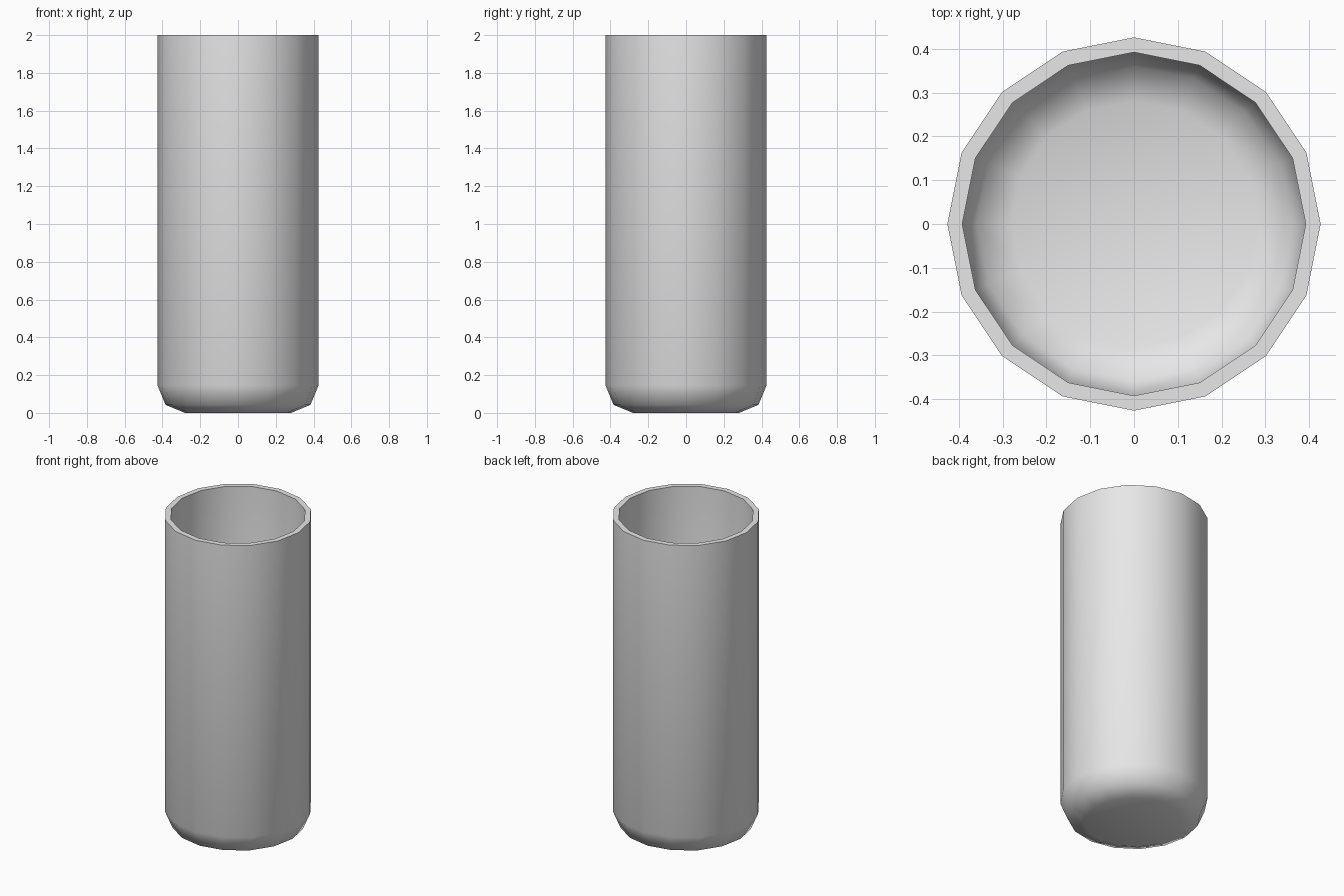
import bpy
import bmesh
import math

SIDES = 16
RADIUS, HEIGHT = 0.426, 2.0
WALL = 0.034
ROUND = 0.145  # radius of the rounded bottom edge

cube = bpy.data.objects.get("Cube")
if cube:
    bpy.data.objects.remove(cube, do_unlink=True)


def make_material(name, color):
    mat = bpy.data.materials.new(name)
    mat.use_nodes = True
    mat.diffuse_color = color
    for node in mat.node_tree.nodes:
        if node.type == 'BSDF_PRINCIPLED':
            node.inputs["Base Color"].default_value = color
    return mat


def shell_profile(inset):
    """Radius and height from the floor up to the rim, inset from the outside."""
    arc = ROUND - inset
    points = []
    for step in range(3):
        a = step * math.pi / 4
        points.append((RADIUS - ROUND + arc * math.sin(a), ROUND - arc * math.cos(a)))
    return points + [(RADIUS - inset, HEIGHT)]


# Outer wall up to the rim, then the inner wall back down to the floor
profile = shell_profile(0) + shell_profile(WALL)[::-1]

bm = bmesh.new()
rings = []
for r, z in profile:
    ring = []
    for i in range(SIDES):
        a = math.tau * i / SIDES
        ring.append(bm.verts.new((r * math.cos(a), r * math.sin(a), z)))
    rings.append(ring)

for low, high in zip(rings, rings[1:]):
    for i in range(SIDES):
        j = (i + 1) % SIDES
        bm.faces.new((low[i], low[j], high[j], high[i]))

# Underside and inner floor
bm.faces.new(rings[0][::-1])
bm.faces.new(rings[-1])
bmesh.ops.recalc_face_normals(bm, faces=bm.faces)

mesh = bpy.data.meshes.new("tumbler")
bm.to_mesh(mesh)
bm.free()
mesh.materials.append(make_material("light grey", (0.8, 0.8, 0.8, 1.0)))

tumbler = bpy.data.objects.new("tumbler", mesh)
bpy.context.collection.objects.link(tumbler)

# Smooth sides and rounded base with a crisp rim
bpy.ops.object.select_all(action='DESELECT')
tumbler.select_set(True)
bpy.context.view_layer.objects.active = tumbler
bpy.ops.object.shade_smooth_by_angle(angle=math.radians(50))
